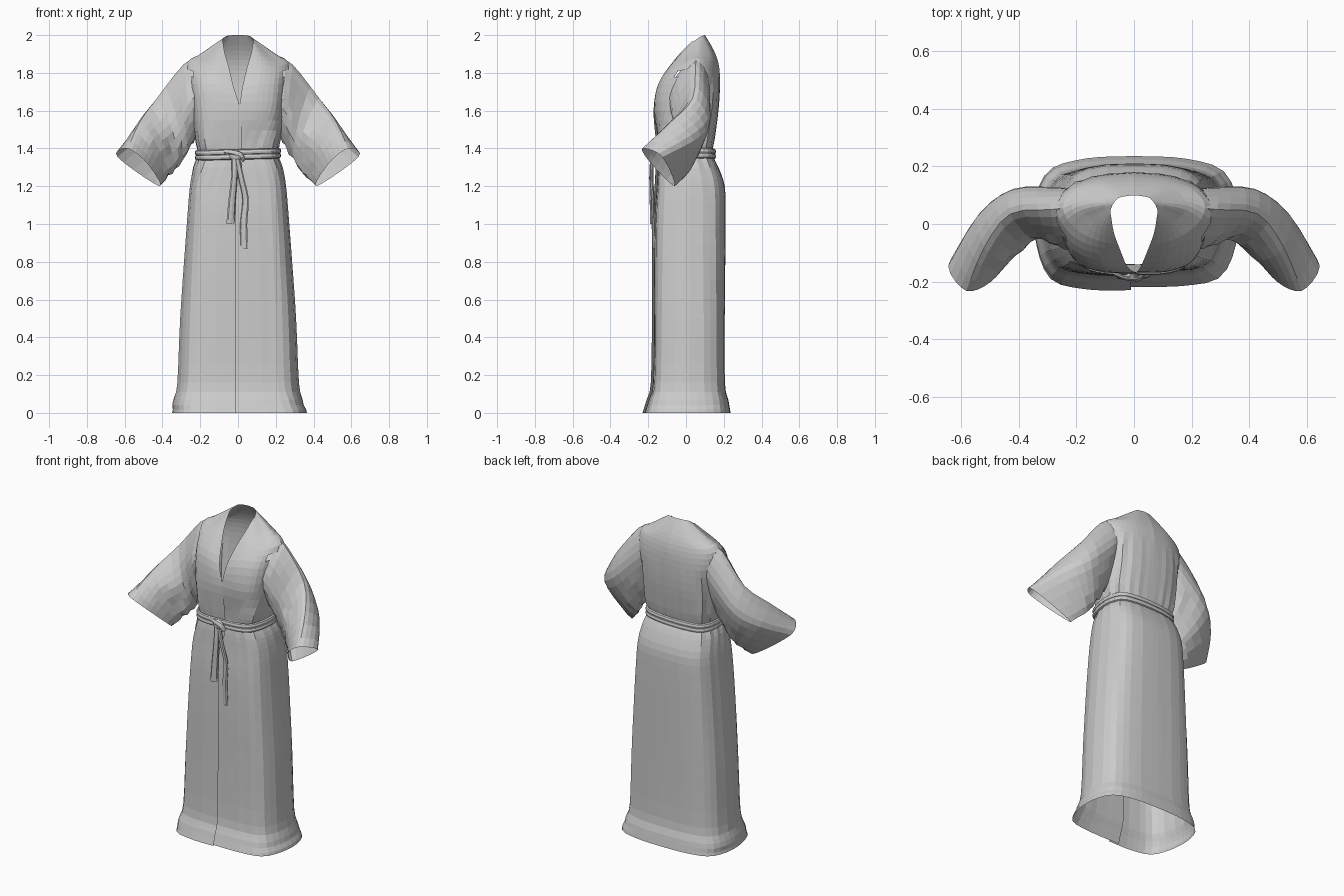
import bpy, bmesh, math, random
from mathutils import Vector as V

if "Cube" in bpy.data.objects:
    bpy.data.objects.remove(bpy.data.objects["Cube"])
random.seed(4)


def catmull(pts, n, closed=False):
    """Smooth path through pts with n steps per span."""
    pts = [V(p) for p in pts]
    m, out = len(pts), []
    get = (lambda i: pts[i % m]) if closed else (lambda i: pts[max(0, min(m - 1, i))])
    for i in range(m if closed else m - 1):
        a, b, c, d = (get(i + k) for k in (-1, 0, 1, 2))
        for j in range(n):
            t = j / n
            out.append(0.5 * (2 * b + (c - a) * t + (2 * a - 5 * b + 4 * c - d) * t * t
                              + (3 * b - a - 3 * c + d) * t ** 3))
    return out if closed else out + [pts[-1]]


def resample(path, n):
    """n + 1 points evenly spaced along a path."""
    acc = [0]
    for a, b in zip(path, path[1:]):
        acc.append(acc[-1] + (b - a).length)
    out, k = [], 0
    for i in range(n + 1):
        d = acc[-1] * i / n
        while k < len(path) - 2 and acc[k + 1] < d:
            k += 1
        out.append(path[k].lerp(path[k + 1], (d - acc[k]) / max(acc[k + 1] - acc[k], 1e-9)))
    return out


def skin(bm, rows, closed=False, flip=False):
    """Bridge rows of points with quads."""
    vs = [[bm.verts.new(p) for p in r] for r in rows]
    n = len(rows[0])
    for a, b in zip(vs, vs[1:]):
        for i in range(n if closed else n - 1):
            q = [a[i], a[(i + 1) % n], b[(i + 1) % n], b[i]]
            bm.faces.new(q[::-1] if flip else q)
    return vs


def finish(bm, name):
    me = bpy.data.meshes.new(name)
    bm.to_mesh(me)
    bm.free()
    ob = bpy.data.objects.new(name, me)
    bpy.context.collection.objects.link(ob)
    return ob


def along(rows, n):
    """Add smooth in-between rows."""
    return list(zip(*[catmull(col, n) for col in zip(*rows)]))


# Robe body: skirt and bodice sections (z, half width, front y, back y)
LOW = [(0, .357, -.23, .236), (.07, .342, -.208, .224), (.16, .322, -.186, .206),
       (.5, .307, -.18, .205), (.8, .286, -.18, .208), (1.05, .267, -.176, .21),
       (1.2, .254, -.166, .205), (1.3, .236, -.16, .172), (1.37, .212, -.152, .14),
       (1.45, .226, -.16, .152)]
# Chest, shoulder and neckline: front edge, front, corner, side, corner, back, back centre
HIGH = [[(0, -.168, 1.6), (.12, -.165, 1.6), (.21, -.12, 1.6), (.25, .01, 1.6),
         (.218, .115, 1.6), (.13, .163, 1.6), (0, .172, 1.6)],
        [(.022, -.15, 1.72), (.12, -.145, 1.74), (.22, -.097, 1.74), (.268, .03, 1.74),
         (.235, .122, 1.74), (.13, .168, 1.74), (0, .18, 1.74)],
        [(.048, -.09, 1.83), (.13, -.08, 1.84), (.215, -.04, 1.835), (.27, .045, 1.855),
         (.23, .115, 1.84), (.13, .158, 1.84), (0, .174, 1.84)],
        [(.070, -.03, 1.905), (.11, -.015, 1.91), (.155, .02, 1.905), (.185, .06, 1.91),
         (.155, .11, 1.905), (.1, .138, 1.91), (0, .147, 1.92)],
        [(.080, .03, 1.965), (.082, .045, 1.97), (.072, .07, 1.988), (.05, .092, 1.998), (0, .1, 2.0)]]
N = 24
bm = bmesh.new()
for s in (1, -1):
    rows = []
    for z, w, f, b in LOW:
        # One front panel laps over the other
        edge = -.07 if s > 0 else (.01 if z < 1.25 else -.02)
        f += .012 if s > 0 else 0
        ctl = [(edge, f, z), (.5 * w, f + .004, z), (.86 * w, f * .78, z), (w, .01, z),
               (.88 * w, b * .74, z), (.5 * w, b * .96, z), (0, b, z)]
        rows.append(resample(catmull(ctl, 8), N))
    for i, r in enumerate(HIGH):
        r = list(r)
        if i == 0 and s < 0:
            r[0] = (-.015, -.172, 1.6)
        rows.append(resample(catmull(r, 8), N))
    rows = along(rows, 3)
    full = []
    fold = [random.uniform(.3, 1) * (1 if j % 2 else -1) for j in range(N + 1)]
    for r in rows:
        new = []
        for j, p in enumerate(r):
            # Gathers at the waist, soft pleats in skirt and back
            fade = math.sin(math.pi * j / N)
            amp = .03 * math.exp(-((p.z - 1.38) / .1) ** 2) + .008 * (.1 < p.z < 1.25)
            amp += .025 * (1.4 < p.z < 1.75) * (p.y > .1)
            k = 1 + fade * amp * fold[j] * (.7 + random.random() * .3)
            new.append(V((p.x * k * s + .008 * (p.z < .03) * fade, p.y * k, p.z)))
        full.append(new)
    skin(bm, full, flip=s < 0)
# Armholes
hole = [f for f in bm.faces if 1.52 < f.calc_center_median().z < 1.81
        and abs(f.calc_center_median().x) > .238 and -.05 < f.calc_center_median().y < .09]
bmesh.ops.delete(bm, geom=hole, context='FACES')
back = [v for v in bm.verts if abs(v.co.x) < .01 and v.co.y > .09]
bmesh.ops.remove_doubles(bm, verts=back, dist=1e-4)
finish(bm, "robe_body")

# Wide sleeves: rings given by top, back, bottom and front points
SLEEVE = [[(.205, .06, 1.885), (.215, .12, 1.72), (.215, .02, 1.48), (.205, -.09, 1.70)],
          [(.29, .05, 1.843), (.285, .128, 1.65), (.25, .02, 1.41), (.265, -.078, 1.63)],
          [(.43, .035, 1.665), (.42, .122, 1.52), (.315, .015, 1.31), (.345, -.055, 1.49)],
          [(.52, -.08, 1.54), (.535, .04, 1.44), (.365, -.01, 1.25), (.43, -.125, 1.42)],
          [(.583, -.232, 1.40), (.638, -.125, 1.355), (.415, -.06, 1.20), (.48, -.185, 1.32)]]
for s, name in ((1, "left_sleeve"), (-1, "right_sleeve")):
    bm = bmesh.new()
    rows = along([catmull(r, 5, True) for r in SLEEVE], 3)
    out = []
    for i, r in enumerate(rows):
        c = sum(r, V()) / len(r)
        ring = []
        for j, p in enumerate(r):
            # Creases on the underside near the armpit
            a = .06 * (6 < j < 18) * (1 < i < 10) * random.uniform(-1, 1)
            q = c + (p - c) * (1 + a)
            ring.append(V((q.x * s, q.y, q.z)))
        out.append(ring)
    skin(bm, out, True, s < 0)
    finish(bm, name)


def strip(name, path, w, t, closed=False, axis=None):
    """Soft flat cord along a path; w = width, t = thickness."""
    bm = bmesh.new()
    path = [V(p) for p in path]
    rows, m = [], len(path)
    for i, p in enumerate(path):
        a, b = (path[i - 1], path[(i + 1) % m]) if closed else (path[max(i - 1, 0)], path[min(i + 1, m - 1)])
        d = (b - a).normalized()
        thick = d.cross(V(axis)).normalized()
        wide = thick.cross(d)
        g = 1 if closed else .8 + .5 * i / m
        rows.append([p + wide * w * g * math.cos(k * math.pi / 4) / 2
                     + thick * t * math.sin(k * math.pi / 4) / 2 for k in range(8)])
    vs = skin(bm, rows + ([rows[0]] if closed else []), True)
    if closed:
        bmesh.ops.remove_doubles(bm, verts=bm.verts, dist=1e-5)
    else:
        bm.faces.new(vs[0])
        bm.faces.new(vs[-1])
    bmesh.ops.recalc_face_normals(bm, faces=bm.faces)
    finish(bm, name)


# Belt: two cords round the waist
for name, z in (("belt_upper", 1.382), ("belt_lower", 1.357)):
    loop = [(.0, -.166), (.12, -.161), (.19, -.12), (.218, .01), (.19, .11), (.11, .14), (0, .148)]
    loop += [(-x, y) for x, y in loop[-2:0:-1]]
    strip(name, catmull([(x, y, z + .025 * x + .008 * y) for x, y in loop], 3, True),
          .03, .022, True, (0, 0, 1))

# Knot, bow loop and hanging ties
bm = bmesh.new()
bmesh.ops.create_icosphere(bm, subdivisions=2, radius=1)
for v in bm.verts:
    v.co = V((v.co.x * .034 - .012, v.co.y * .018 - .177, v.co.z * .03 + 1.362))
finish(bm, "belt_knot")
strip("knot_wrap", catmull([(-.07, -.172, 1.385), (-.03, -.188, 1.38), (.015, -.19, 1.365),
                            (.03, -.178, 1.335)], 3), .028, .014, axis=(0, .3, 1))
strip("short_tie", catmull([(-.02, -.18, 1.36), (-.02, -.185, 1.25), (-.032, -.182, 1.12),
                            (-.04, -.18, 1.0)], 4), .036, .018, axis=(1, .3, 0))
strip("long_tie", catmull([(-.005, -.18, 1.35), (.018, -.182, 1.24), (.04, -.176, 1.13),
                           (.03, -.172, 1.0), (.033, -.168, .87)], 4), .034, .018, axis=(1, -.3, 0))
